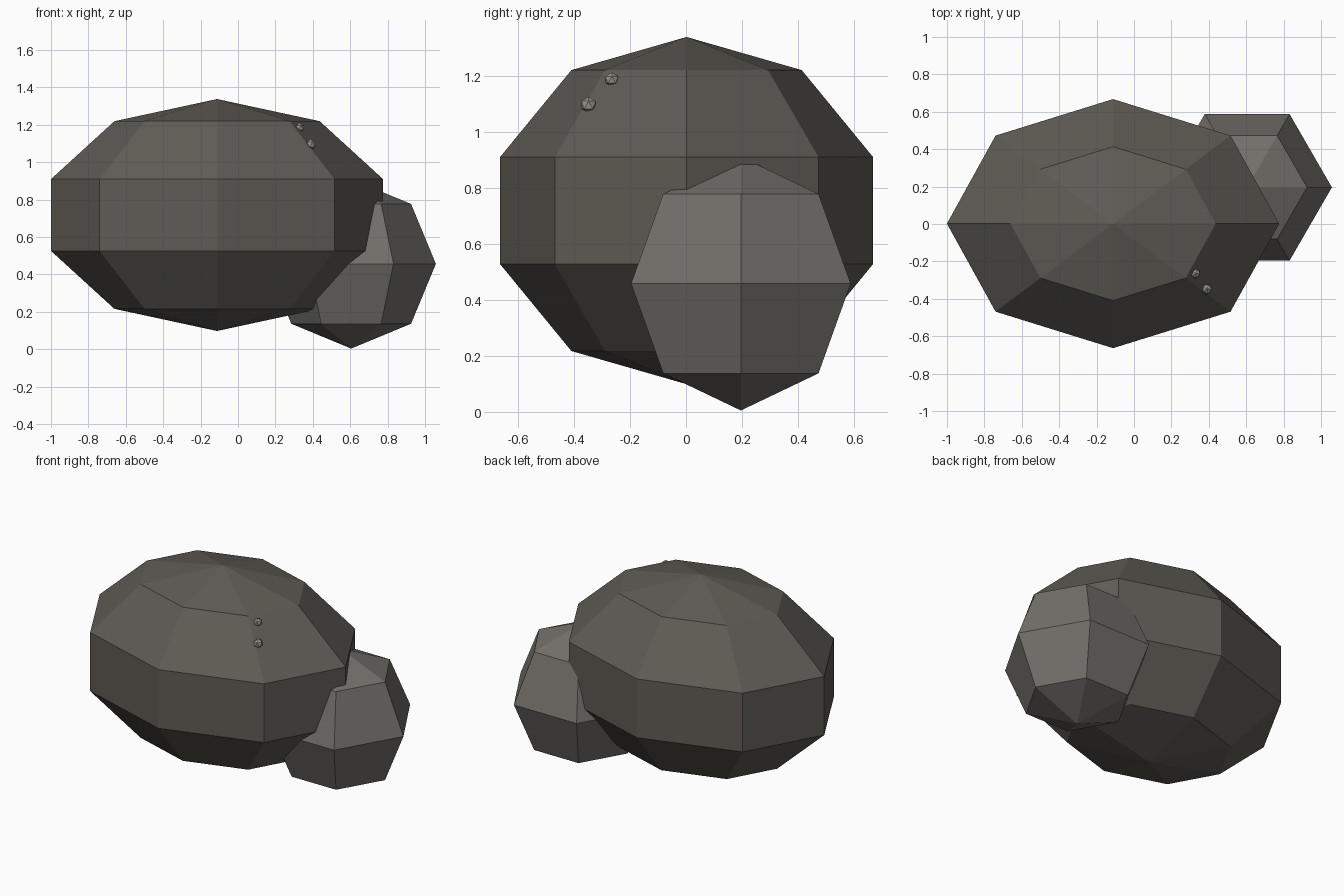
import bpy
import math

if "Cube" in bpy.data.objects:
    bpy.data.objects.remove(bpy.data.objects["Cube"])


def material(name, rgb):
    m = bpy.data.materials.new(name)
    m.diffuse_color = (*rgb, 1)
    m.use_nodes = True
    m.node_tree.nodes["Principled BSDF"].inputs["Base Color"].default_value = m.diffuse_color
    return m


def finish(name, scale, mat, turn=0):
    ob = bpy.context.object
    ob.name = name
    ob.scale = scale
    ob.rotation_euler.z = math.radians(turn)
    ob.data.materials.append(mat)
    return ob


def rock(name, loc, scale, segments, rings, mat, turn=0):
    bpy.ops.mesh.primitive_uv_sphere_add(segments=segments, ring_count=rings, radius=1, location=loc)
    return finish(name, scale, mat, turn)


dark = material("dark_stone", (0.115, 0.105, 0.09))
mid = material("grey_stone", (0.17, 0.16, 0.145))
light = material("pale_stone", (0.32, 0.30, 0.26))

# Large squashed boulder, eight sided
rock("large_boulder", (-0.112, 0.002, 0.718), (0.934, 0.70, 0.62), 8, 5, dark)

# Smaller boulder leaning against it, six sided with corners along y
rock("small_boulder", (0.605, 0.196, 0.457), (0.453, 0.453, 0.453), 6, 4, mid, 30)

# Two tiny pebbles half sunk in the large boulder
for i, (loc, r) in enumerate([((0.33, -0.265, 1.185), 0.027),
                              ((0.39, -0.348, 1.095), 0.030)]):
    bpy.ops.mesh.primitive_ico_sphere_add(subdivisions=1, radius=1, location=loc)
    finish(f"pebble_{i + 1}", (r, r, r), light)
